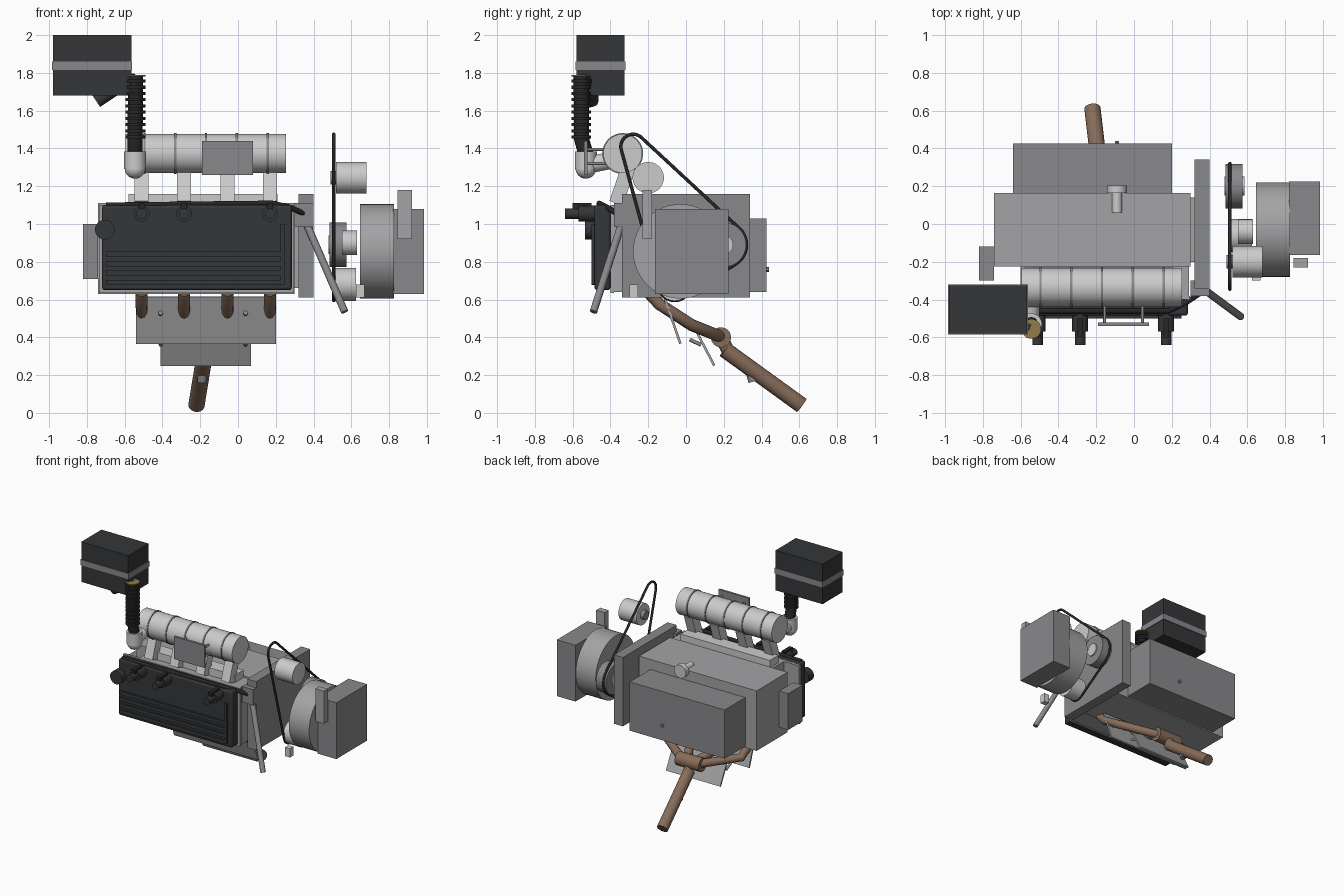
import bpy
import math
from mathutils import Vector, geometry

cube = bpy.data.objects.get("Cube")
if cube:
    bpy.data.objects.remove(cube, do_unlink=True)


def material(name, color):
    m = bpy.data.materials.new(name)
    m.use_nodes = True
    rgba = (*color, 1)
    m.diffuse_color = rgba
    m.node_tree.nodes["Principled BSDF"].inputs["Base Color"].default_value = rgba
    return m


LIGHT = material("light_metal", (0.55, 0.56, 0.57))
CAST = material("cast_metal", (0.37, 0.37, 0.38))
STEEL = material("dull_steel", (0.25, 0.25, 0.26))
DARK = material("black_plastic", (0.035, 0.037, 0.04))
RUBBER = material("rubber", (0.02, 0.02, 0.022))
RUST = material("exhaust_brown", (0.24, 0.15, 0.10))
BRASS = material("brass", (0.3, 0.2, 0.07))


def finish(obj, name, mat, smooth=False):
    obj.name = obj.data.name = name
    obj.data.materials.append(mat)
    if smooth:
        bpy.ops.object.shade_smooth_by_angle(angle=math.radians(35))
    return obj


def box(name, x, y, z, mat, tilt=0, bevel=0):
    """Box from (min, max) ranges, optionally tilted about x."""
    lo, hi = Vector((x[0], y[0], z[0])), Vector((x[1], y[1], z[1]))
    bpy.ops.mesh.primitive_cube_add(size=1, location=(lo + hi) / 2)
    obj = bpy.context.object
    obj.scale = hi - lo
    bpy.ops.object.transform_apply(location=False, rotation=False, scale=True)
    obj.rotation_euler.x = tilt
    if bevel:
        mod = obj.modifiers.new("edge", "BEVEL")
        mod.width, mod.segments = bevel, 3
    return finish(obj, name, mat, bevel > 0)


def rod(name, a, b, r, mat, r2=None, sides=32):
    """Cylinder or cone between two points."""
    a, b = Vector(a), Vector(b)
    bpy.ops.mesh.primitive_cone_add(vertices=sides, radius1=r, radius2=r if r2 is None else r2,
                                    depth=(b - a).length, location=(a + b) / 2)
    obj = bpy.context.object
    obj.rotation_euler = (b - a).to_track_quat("Z", "Y").to_euler()
    return finish(obj, name, mat, True)


def tube(name, points, r, mat, closed=False):
    """Round tube along a polyline."""
    curve = bpy.data.curves.new(name, "CURVE")
    curve.dimensions = "3D"
    curve.bevel_depth, curve.bevel_resolution = r, 4
    curve.use_fill_caps = True
    line = curve.splines.new("POLY")
    line.points.add(len(points) - 1)
    for p, co in zip(line.points, points):
        p.co = (*co, 1)
    line.use_cyclic_u = closed
    obj = bpy.data.objects.new(name, curve)
    bpy.context.collection.objects.link(obj)
    curve.materials.append(mat)
    return obj


def slab(name, x, a, b, thick, mat):
    """Sloping sheet between two (y, z) points."""
    dy, dz = b[0] - a[0], b[1] - a[1]
    length = math.hypot(dy, dz)
    y, z = (a[0] + b[0]) / 2, (a[1] + b[1]) / 2
    return box(name, x, (y - thick / 2, y + thick / 2), (z - length / 2, z + length / 2),
               mat, tilt=math.atan2(-dy, dz))


PORTS = [-0.51, -0.285, -0.055, 0.17]

# Block, head and covers
box("engine_block", (-0.74, 0.30), (-0.225, 0.165), (0.63, 1.11), CAST)
box("cylinder_head", (-0.60, 0.29), (-0.39, -0.225), (0.64, 1.10), CAST)
box("head_flange", (-0.735, 0.297), (-0.40, -0.38), (0.635, 1.10), CAST)
box("rear_sump", (-0.64, 0.20), (0.165, 0.425), (0.64, 1.03), STEEL)
box("side_module", (-0.82, -0.74), (-0.30, -0.12), (0.71, 1.00), STEEL)
box("timing_plate", (0.32, 0.40), (-0.34, 0.34), (0.61, 1.16), STEEL)
box("plate_link", (0.29, 0.33), (-0.20, 0.14), (0.66, 1.08), CAST)
rod("drain_bolt", (-0.09, 0.42, 0.76), (-0.09, 0.44, 0.76), 0.013, STEEL, sides=6)
rod("filler_neck", (-0.09, 0.06, 1.105), (-0.09, 0.17, 1.105), 0.026, LIGHT)
rod("filler_cap", (-0.09, 0.165, 1.105), (-0.09, 0.205, 1.105), 0.052, LIGHT)

# Black front cover with ribs, plugs and cap
box("front_cover", (-0.72, 0.285), (-0.485, -0.40), (0.65, 1.10), DARK, bevel=0.015)
for z in (0.69, 0.74, 0.79, 0.84):
    box("cover_rib", (-0.70, 0.23), (-0.50, -0.48), (z - 0.014, z + 0.014), DARK)
box("cover_end_rib", (0.225, 0.25), (-0.50, -0.48), (0.68, 1.0), DARK)
for x in (PORTS[0], PORTS[1], PORTS[3]):
    rod("coil_body", (x, -0.57, 1.055), (x, -0.47, 1.055), 0.042, DARK)
    rod("coil_tip", (x, -0.64, 1.055), (x, -0.56, 1.055), 0.028, DARK)
    box("coil_clip", (x - 0.015, x + 0.015), (-0.60, -0.50), (1.07, 1.11), RUBBER)
rod("cover_cap", (-0.705, -0.535, 0.97), (-0.705, -0.47, 0.97), 0.052, DARK)
tube("cover_cable", [(-0.70, -0.46, 1.10), (0.18, -0.46, 1.11), (0.27, -0.42, 1.09),
                     (0.36, -0.36, 1.05)], 0.014, RUBBER)

# Bracket and strut beside the cover
box("strut_bracket", (0.30, 0.40), (-0.38, -0.30), (0.985, 1.11), STEEL)
rod("strut", (0.355, -0.335, 1.02), (0.565, -0.49, 0.535), 0.02, STEEL, sides=16)

# Intake plenum, bands and runners
rod("plenum", (-0.595, -0.335, 1.373), (0.255, -0.335, 1.373), 0.103, LIGHT, sides=48)
for i in range(5):
    x = -0.495 + i * 0.163
    rod("plenum_band", (x - 0.006, -0.335, 1.373), (x + 0.006, -0.335, 1.373), 0.108, STEEL, sides=48)
box("intake_rail", (-0.58, 0.21), (-0.34, -0.23), (1.09, 1.16), LIGHT)
for x in PORTS:
    slab("intake_runner", (x - 0.037, x + 0.037), (-0.37, 1.11), (-0.305, 1.30), 0.075, LIGHT)
box("sensor_plate", (-0.19, 0.08), (-0.54, -0.522), (1.26, 1.44), STEEL)
for x in (-0.155, 0.045):
    for z in (1.32, 1.395):
        rod("sensor_stay", (x, -0.53, z), (x, -0.40, z), 0.008, STEEL, sides=12)

# Throttle elbow and ribbed hose
rod("throttle_body", (-0.545, -0.53, 1.29), (-0.545, -0.53, 1.385), 0.058, LIGHT)
bpy.ops.mesh.primitive_uv_sphere_add(segments=32, ring_count=16, radius=0.055,
                                     location=(-0.545, -0.53, 1.295))
finish(bpy.context.object, "throttle_elbow", LIGHT, True)
rod("throttle_neck", (-0.545, -0.53, 1.31), (-0.545, -0.38, 1.34), 0.045, LIGHT)
tube("intake_hose", [(-0.545, -0.53, 1.37), (-0.545, -0.553, 1.45), (-0.542, -0.555, 1.78)],
     0.04, RUBBER)
for i in range(10):
    z = 1.46 + i * 0.033
    rod("hose_rib", (-0.543, -0.555, z - 0.008), (-0.543, -0.555, z + 0.008), 0.052, RUBBER)
rod("hose_clamp", (-0.543, -0.555, 1.782), (-0.543, -0.555, 1.79), 0.052, BRASS)
rod("hose_funnel", (-0.545, -0.55, 1.76), (-0.66, -0.51, 1.74), 0.036, DARK, r2=0.055)

# Air filter
box("air_filter_box", (-0.98, -0.565), (-0.58, -0.325), (1.68, 2.0), DARK)
box("air_filter_band", (-0.985, -0.56), (-0.585, -0.32), (1.815, 1.86), STEEL)
rod("air_filter_snorkel", (-0.75, -0.50, 1.65), (-0.66, -0.50, 1.71), 0.036, DARK)

# Belt drive: (y, z, radius) of each wheel
WHEELS = [(-0.28, 1.41, 0.065), (0.20, 0.89, 0.12), (-0.06, 0.68, 0.085)]
rim = [Vector((y + r * math.cos(t), z + r * math.sin(t))) for y, z, r in WHEELS
       for t in [math.tau * k / 40 for k in range(40)]]
hull = geometry.convex_hull_2d(rim)
tube("drive_belt", [(0.507, rim[i].x, rim[i].y) for i in hull], 0.009, RUBBER, closed=True)
rod("main_pulley", (0.485, 0.2, 0.89), (0.575, 0.2, 0.89), 0.118, STEEL, sides=48)
rod("main_pulley_groove", (0.48, 0.2, 0.89), (0.585, 0.2, 0.89), 0.05, LIGHT)
rod("lower_pulley", (0.50, -0.06, 0.68), (0.625, -0.06, 0.68), 0.087, LIGHT)
rod("idler_body", (0.55, -0.04, 0.9), (0.63, -0.04, 0.9), 0.065, LIGHT)
rod("alternator", (0.52, -0.2, 1.245), (0.68, -0.2, 1.245), 0.083, LIGHT, sides=48)
rod("alternator_shaft", (0.49, -0.2, 1.245), (0.53, -0.2, 1.245), 0.035, STEEL)

# Bell housing and gearbox
rod("bell_housing", (0.645, -0.03, 0.855), (0.825, -0.03, 0.855), 0.25, CAST, sides=48)
box("gearbox", (0.82, 0.985), (-0.165, 0.225), (0.63, 1.08), STEEL)
box("gearbox_lever", (0.845, 0.92), (-0.23, -0.18), (0.92, 1.18), CAST)
box("starter_lug", (0.625, 0.67), (-0.30, -0.255), (0.61, 0.68), LIGHT)

# Heat shields with stays
slab("upper_heat_shield", (-0.54, 0.20), (-0.115, 0.615), (-0.03, 0.367), 0.013, CAST)
slab("lower_heat_shield", (-0.41, 0.07), (0.035, 0.47), (0.15, 0.25), 0.013, CAST)
for x in (-0.41, 0.04):
    rod("shield_bolt", (x, -0.10, 0.53), (x, -0.06, 0.515), 0.012, STEEL, sides=12)
    rod("shield_stay", (x, 0.02, 0.388), (x, 0.08, 0.36), 0.01, STEEL, sides=12)

# Exhaust runners, collector and tailpipe
for x in PORTS:
    inner = -0.17 + (x + 0.17) * 0.25
    tube("exhaust_runner", [(x, -0.20, 0.64), (x, -0.14, 0.575), (x, 0.03, 0.465),
                            (inner, 0.18, 0.405)], 0.032, RUST)
rod("exhaust_collector", (-0.275, 0.185, 0.40), (-0.065, 0.185, 0.40), 0.053, RUST)
rod("tailpipe", (-0.172, 0.205, 0.335), (-0.22, 0.612, 0.04), 0.043, RUST)
rod("tailpipe_joint", (-0.17, 0.185, 0.40), (-0.174, 0.225, 0.325), 0.035, RUST)
rod("exhaust_sensor", (-0.19, 0.34, 0.22), (-0.19, 0.355, 0.165), 0.025, STEEL, sides=16)
